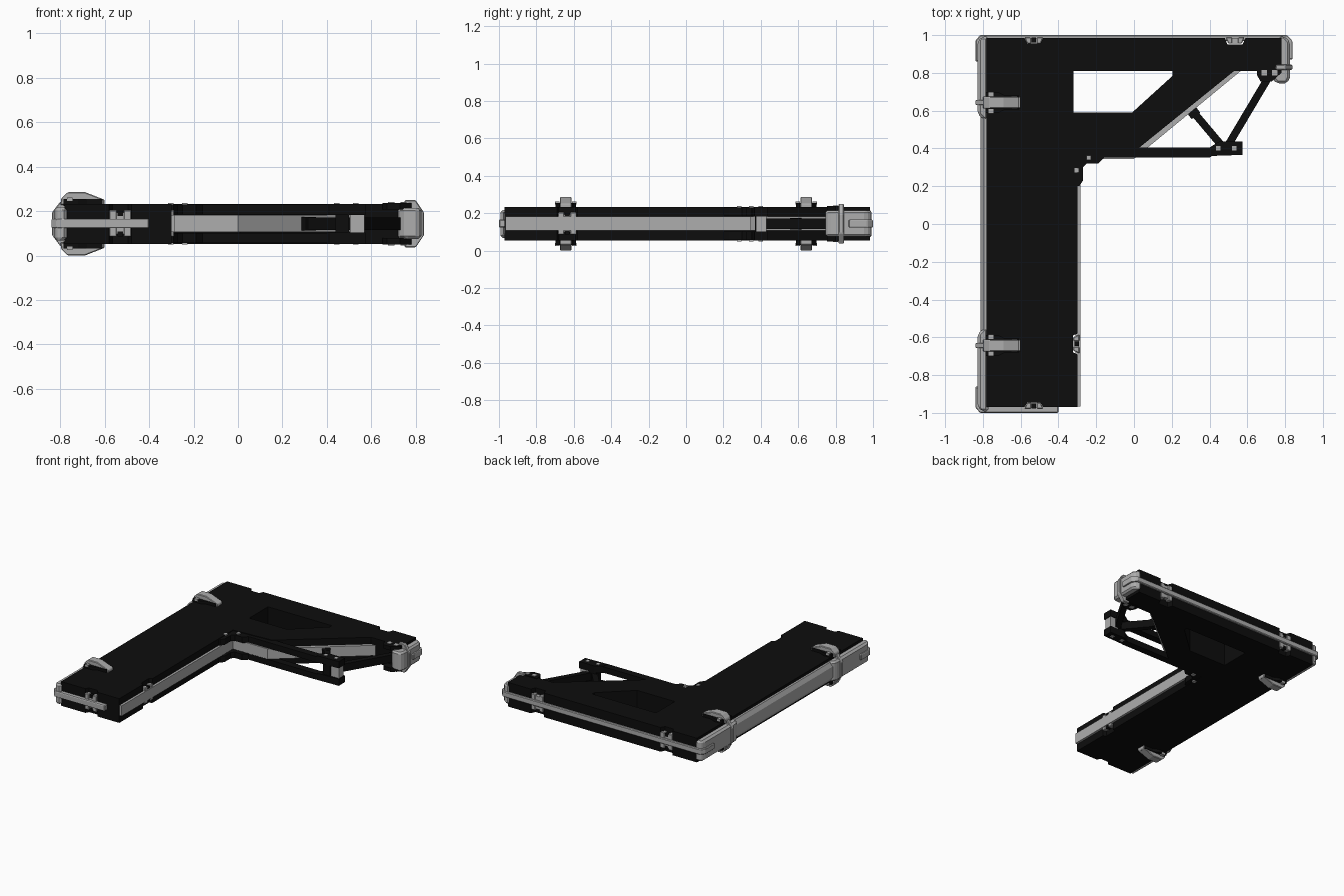
import bpy, bmesh, math
from mathutils import Vector

if "Cube" in bpy.data.objects:
    bpy.data.objects.remove(bpy.data.objects["Cube"])

C = 0.143          # mid height of the flat frame
H = 0.09           # half thickness of the frame


def material(name, v):
    m = bpy.data.materials.new(name)
    m.diffuse_color = (v, v, v, 1)
    m.use_nodes = True
    m.node_tree.nodes["Principled BSDF"].inputs["Base Color"].default_value = m.diffuse_color
    return m


BLACK = material("matte black", 0.004)
GREY = material("light grey", 0.42)


def prism(name, loops, lo, hi, mat, axis="z", bevel=0):
    """Extrude an outline (optionally with holes) along z, or an xz outline along y."""
    bm = bmesh.new()
    for loop in loops:
        vs = [bm.verts.new((a, b, lo)) for a, b in loop]
        for i in range(len(vs)):
            bm.edges.new((vs[i - 1], vs[i]))
    bmesh.ops.triangle_fill(bm, use_beauty=True, edges=bm.edges[:])
    ext = bmesh.ops.extrude_face_region(bm, geom=bm.faces[:])
    top = [v for v in ext["geom"] if isinstance(v, bmesh.types.BMVert)]
    bmesh.ops.translate(bm, vec=(0, 0, hi - lo), verts=top)
    for v in bm.verts:
        if axis == "y":
            v.co = Vector((v.co.x, v.co.z, v.co.y))
        v.co.z += C
    bmesh.ops.recalc_face_normals(bm, faces=bm.faces[:])
    me = bpy.data.meshes.new(name)
    bm.to_mesh(me)
    bm.free()
    ob = bpy.data.objects.new(name, me)
    me.materials.append(mat)
    bpy.context.collection.objects.link(ob)
    if bevel:
        mod = ob.modifiers.new("bevel", "BEVEL")
        mod.width, mod.segments, mod.limit_method = bevel, 1, "ANGLE"
    return ob


def box(name, x0, x1, y0, y1, z0, z1, mat, bevel=0):
    return prism(name, [[(x0, y0), (x1, y0), (x1, y1), (x0, y1)]], z0, z1, mat, bevel=bevel)


def both(name, outline, lo, hi, mat):
    """Same plate on the upper and lower side."""
    prism("upper_" + name, [outline], lo, hi, mat)
    prism("lower_" + name, [outline], -hi, -lo, mat)


def rect(x, y, w, d):
    return [(x - w, y - d), (x + w, y - d), (x + w, y + d), (x - w, y + d)]


def strut(name, p, q, w, lo, hi, mat):
    p, q = Vector(p), Vector(q)
    d = (q - p).normalized()
    n = Vector((-d.y, d.x)) * w
    prism(name, [[tuple(p - n), tuple(q - n), tuple(q + n), tuple(p + n)]], lo, hi, mat)


# Main L-shaped frame with latch notches and a cut window
frame = [(-.78, -.97), (-.58, -.97), (-.565, -.945), (-.495, -.945), (-.48, -.97),
         (-.30, -.97), (-.30, -.69), (-.322, -.68), (-.322, -.59), (-.30, -.58),
         (-.30, .37), (.01, .39), (.53, .81), (.78, .81), (.78, .985),
         (.59, .985), (.575, .95), (.495, .95), (.48, .985),
         (-.48, .985), (-.495, .955), (-.565, .955), (-.58, .985), (-.78, .985)]
window = [(-.32, .59), (-.01, .59), (.205, .785), (.205, .81), (-.32, .81)]
prism("frame", [frame, window], -H, H, BLACK)

# Grey lining band along the inner edge
prism("inner_lining", [[(-.283, -.965), (-.283, .345), (0, .345), (.565, .81), (.52, .81),
                        (-.02, .38), (-.31, .38), (-.31, -.965)]], -.037, .04, GREY)

# Stepped gusset plates in the inner corner
both("corner_gusset", [(-.31, .20), (-.29, .20), (-.27, .23), (-.27, .30), (-.25, .32),
                       (-.19, .32), (-.16, .35), (-.16, .40), (-.31, .40)], .042, H - .004, BLACK)
for x, y in ((-.302, .285), (-.24, .35)):
    both("gusset_pin", rect(x, y, .012, .012), H - .006, H + .004, GREY)

# Side arm: paired bars, joint plates and posts
both("arm_bar", [(-.2, .352), (.40, .352), (.43, .37), (.43, .405), (-.2, .405)],
     .042, H - .004, BLACK)
both("joint_plate", [(.40, .36), (.575, .366), (.575, .436), (.45, .436), (.40, .405)],
     .04, H, BLACK)
box("joint_post", .44, .50, .37, .43, -.045, .045, BLACK)
box("joint_roller", .505, .57, .375, .43, -.045, .045, GREY)
for x in (.445, .53):
    both("joint_pin", rect(x, .40, .012, .012), H - .005, H + .004, GREY)
strut("short_strut", (.46, .42), (.30, .61), .02, -.028, .028, BLACK)
strut("long_strut", (.50, .42), (.72, .79), .02, -.028, .028, BLACK)
strut("strut_foot", (.29, .575), (.335, .61), .025, -.03, .03, BLACK)

# End cap at the tip of the short leg
prism("tip_cap", [[(.72, .78), (.755, .745), (.81, .745), (.825, .775), (.825, .965), (.80, .992),
                   (.765, .992), (.765, .83), (.72, .81)]], -.068, .072, GREY, bevel=.012)
both("tip_lug", [(.65, .79), (.67, .755), (.73, .755), (.78, .80), (.78, .83), (.65, .83)],
     .065, H + .004, BLACK)
for x in (.69, .745):
    both("tip_pin", rect(x, .80, .014, .014), H, H + .008, GREY)


# Octagonal collars around the caps
def collar(name, s, y, z=.106):
    pts = [(.75, -z), (.80, -z), (.838, -.05), (.838, .05), (.80, z), (.75, z)]
    prism(name, [[(s * a, b) for a, b in pts]], y - .014, y + .014, GREY, "y", .004)


collar("tip_collar", 1, .83)

# Long outer rail with a chamfered section
prism("outer_rail", [[(-.77, -.07), (-.795, -.07), (-.813, -.04), (-.813, .04),
                      (-.795, .07), (-.77, .07)]], -.97, .97, GREY, "y")

# Parts repeated at both ends of the long leg
for s, end in ((-1, "front"), (1, "back")):
    # Chamfered corner cap
    cap = [(-.77, .555), (-.80, .555), (-.828, .585), (-.828, .965), (-.805, .992), (-.77, .992)]
    prism(end + "_corner_cap", [[(x, s * y) for x, y in cap]], -.075, .075, GREY, bevel=.014)
    # Collar and two-sided clamp
    y = s * .643
    collar(end + "_collar", -1, y, .10)
    for t in (-1, 1):
        clamp = [(-.80, .085), (-.795, .115), (-.765, .143), (-.69, .143), (-.60, .108), (-.60, .085)]
        prism(end + "_clamp", [[(a, t * b) for a, b in clamp]], y - .031, y + .031, GREY, "y", .004)
        for k in (-1, 1):
            box(end + "_clamp_pin", -.77, -.745, y + k * .045 - .012, y + k * .045 + .012,
                t * .11 - .008, t * .11 + .008, GREY)
    both(end + "_clamp_base", [(-.785, y - .055), (-.72, y - .055), (-.68, y - .036), (-.61, y - .036),
                               (-.61, y + .036), (-.68, y + .036), (-.72, y + .055), (-.785, y + .055)],
         H - .01, .112, BLACK)

# Thin trim bars wrapping the ends
prism("front_trim", [[(-.40, -.96), (-.40, -1.0), (-.815, -1.0), (-.84, -.97), (-.84, -.86),
                      (-.80, -.86), (-.80, -.96)]], -.02, .022, GREY, bevel=.005)
prism("back_trim", [[(-.80, .86), (-.84, .86), (-.84, .97), (-.815, 1.0), (.81, 1.0), (.838, .97),
                     (.838, .87), (.80, .87), (.80, .97), (-.80, .97)]], -.02, .022, GREY, bevel=.005)


# Small latches seated in the notches, each with paired grips and a dark button
def latch(name, x, y, nx, ny, button):
    def turn(pts):
        # local u runs along the edge, v points outward
        return [(x + u * abs(ny) + v * nx, y + u * abs(nx) + v * ny) for u, v in pts]
    for k in (-1, 1):
        prism(name + "_grip", [turn([(k * .016, -.03), (k * .036, -.03), (k * .05, .004),
                                     (k * .016, .004)])], -.058, .062, GREY, bevel=.004)
    prism(name + "_bridge", [turn([(-.03, -.03), (.03, -.03), (.03, 0), (-.03, 0)])],
          -.045, .05, GREY)
    if button:
        both(name + "_button", turn([(-.012, -.024), (.012, -.024), (.012, .002), (-.012, .002)]),
             .035, .058, BLACK)


latch("front_latch", -.53, -.975, 0, -1, True)
latch("back_latch", -.53, .985, 0, 1, True)
latch("tip_latch", .535, .985, 0, 1, False)
latch("inner_latch", -.292, -.635, 1, 0, True)
